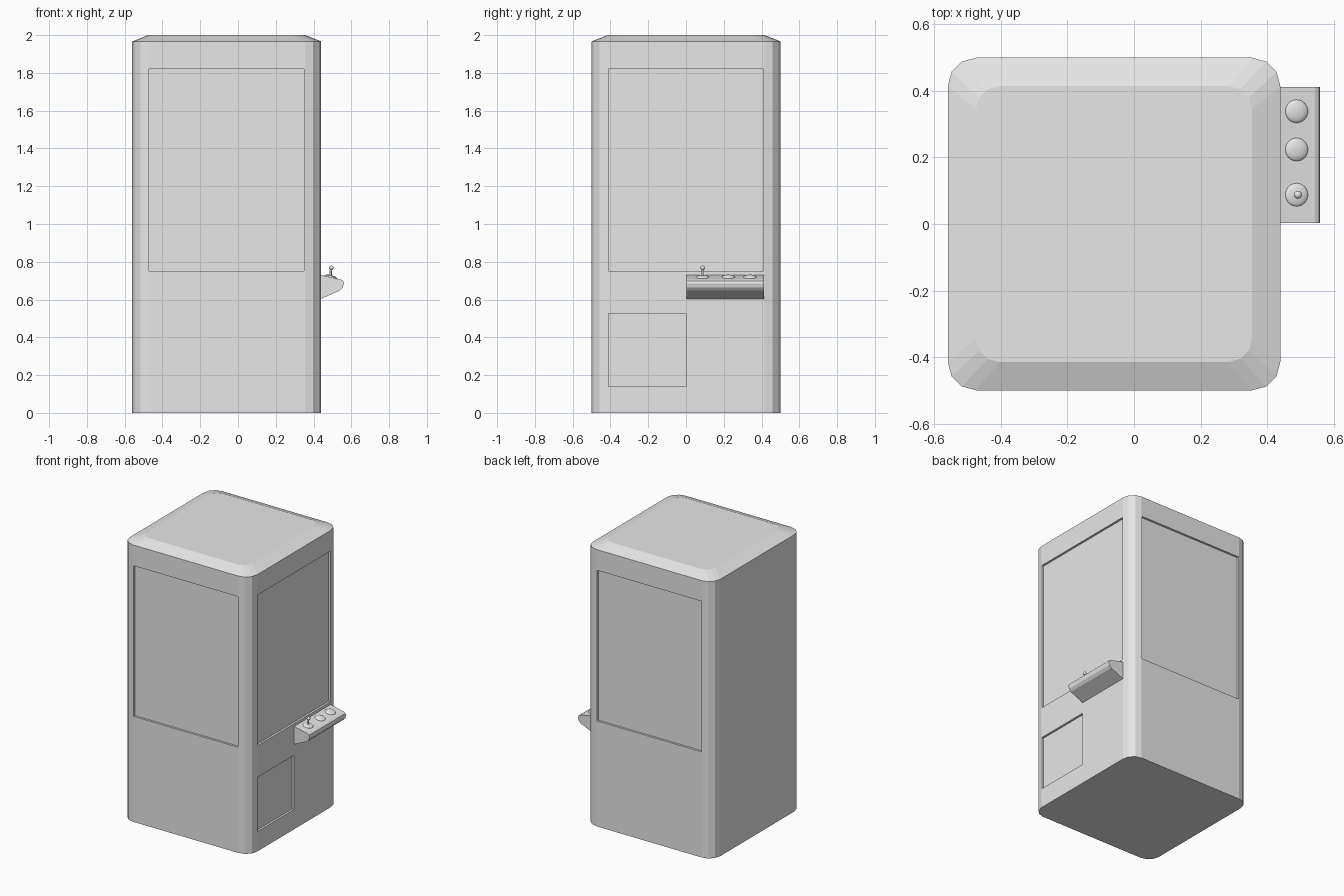
import bpy, bmesh
from math import sin, cos, pi, radians
from mathutils import Matrix, Vector

cube = bpy.data.objects.get("Cube")
if cube:
    bpy.data.objects.remove(cube)

grey = bpy.data.materials.new("light_grey")
grey.use_nodes = True
grey.diffuse_color = (0.8, 0.8, 0.8, 1)
grey.node_tree.nodes["Principled BSDF"].inputs["Base Color"].default_value = (0.8, 0.8, 0.8, 1)

CX = -0.06      # cabinet centre in x
HALF = 0.5      # cabinet half width
CORNER = 0.085  # upright corner radius
RECESS = 0.015  # depth of windows and door


def finish(bm, name, smooth=False):
    bmesh.ops.recalc_face_normals(bm, faces=bm.faces[:])
    mesh = bpy.data.meshes.new(name)
    bm.to_mesh(mesh)
    bm.free()
    mesh.materials.append(grey)
    obj = bpy.data.objects.new(name, mesh)
    bpy.context.collection.objects.link(obj)
    bpy.ops.object.select_all(action='DESELECT')
    obj.select_set(True)
    bpy.context.view_layer.objects.active = obj
    if smooth:
        bpy.ops.object.shade_smooth_by_angle(angle=radians(40))
    return obj


def loft(bm, rings):
    """Bridge closed rings of points and cap both ends."""
    loops = [[bm.verts.new(p) for p in ring] for ring in rings]
    n = len(loops[0])
    for a, b in zip(loops, loops[1:]):
        for i in range(n):
            j = (i + 1) % n
            bm.faces.new((a[i], a[j], b[j], b[i]))
    bm.faces.new(loops[0])
    bm.faces.new(loops[-1])


def rounded_square(scale, z, steps=3):
    pts = []
    for quarter in range(4):
        mid = pi / 4 + quarter * pi / 2
        sx, sy = (1 if cos(mid) > 0 else -1), (1 if sin(mid) > 0 else -1)
        for s in range(steps + 1):
            a = (quarter + s / steps) * pi / 2
            x = sx * (HALF - CORNER) + CORNER * cos(a)
            y = sy * (HALF - CORNER) + CORNER * sin(a)
            pts.append((CX + x * scale, y * scale, z))
    return pts


def box_cutter(centre, size):
    bm = bmesh.new()
    bmesh.ops.create_cube(bm, size=1, matrix=Matrix.Translation(centre) @ Matrix.Diagonal((*size, 1)))
    cutter = finish(bm, "cutter")
    cutter.hide_render = True
    return cutter


# Cabinet: rounded upright box with a sloped top rim
bm = bmesh.new()
loft(bm, [rounded_square(1, 0), rounded_square(1, 1.967), rounded_square(0.83, 2)])
cabinet = finish(bm, "cabinet")

# Recessed windows on front, back and control side, plus the prize door
D = 2 * RECESS
WIN_Z, WIN_H, WIN_W = 1.285, 1.07, 0.82
cutters = [
    box_cutter((CX, -HALF, WIN_Z), (WIN_W, D, WIN_H)),
    box_cutter((CX, HALF, WIN_Z), (WIN_W, D, WIN_H)),
    box_cutter((CX + HALF, 0, WIN_Z), (D, WIN_W, WIN_H)),
    box_cutter((CX + HALF, -0.205, 0.333), (D, 0.41, 0.385)),
]
bpy.context.view_layer.objects.active = cabinet
for cutter in cutters:
    mod = cabinet.modifiers.new("recess", 'BOOLEAN')
    mod.operation = 'DIFFERENCE'
    mod.solver = 'EXACT'
    mod.object = cutter
    bpy.ops.object.modifier_apply(modifier=mod.name)
    bpy.data.objects.remove(cutter)

# Control shelf: side profile extruded along y
profile = [(0.43, 0.732), (0.545, 0.706), (0.557, 0.698), (0.56, 0.685),
           (0.555, 0.665), (0.54, 0.648), (0.44, 0.604), (0.43, 0.604)]
bm = bmesh.new()
loft(bm, [[(x, y, z) for x, z in profile] for y in (0.003, 0.412)])
finish(bm, "control_shelf")

# Round controls follow the slope of the shelf
TILT = Matrix.Rotation(0.22, 4, 'Y')


def dome(name, y, radius, height):
    bm = bmesh.new()
    place = Matrix.Translation((0.489, y, 0.718)) @ TILT
    bmesh.ops.create_uvsphere(bm, u_segments=32, v_segments=16, radius=1,
                              matrix=place @ Matrix.Diagonal((radius, radius, height, 1)))
    finish(bm, name, smooth=True)


dome("button_rear", 0.339, 0.035, 0.012)
dome("button_front", 0.224, 0.035, 0.012)
dome("joystick_base", 0.088, 0.035, 0.01)

# Joystick shaft and knob
bm = bmesh.new()
bmesh.ops.create_cone(bm, cap_ends=True, segments=16, radius1=0.006, radius2=0.005, depth=0.05,
                      matrix=Matrix.Translation((0.491, 0.088, 0.742)))
finish(bm, "joystick_shaft", smooth=True)
bm = bmesh.new()
bmesh.ops.create_uvsphere(bm, u_segments=16, v_segments=10, radius=0.012,
                          matrix=Matrix.Translation((0.493, 0.088, 0.768)))
finish(bm, "joystick_knob", smooth=True)
